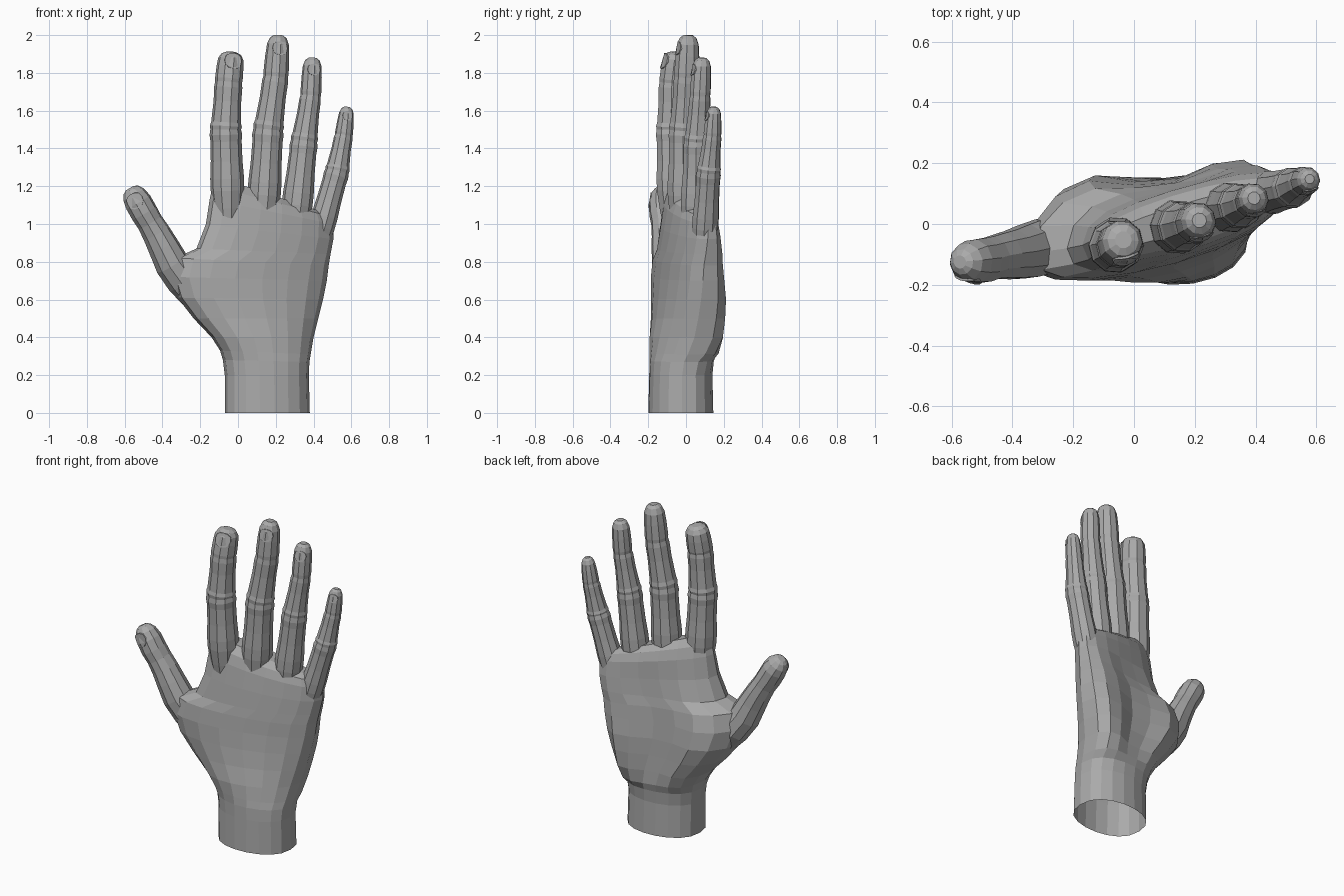
import bpy, bmesh
from math import sin, cos, pi
from mathutils import Vector, Matrix

cube = bpy.data.objects.get("Cube")
if cube:
    bpy.data.objects.remove(cube, do_unlink=True)

GREY = (0.4, 0.4, 0.4, 1.0)
mat = bpy.data.materials.new("plain grey")
mat.use_nodes = True
mat.diffuse_color = GREY
bsdf = next(n for n in mat.node_tree.nodes if n.type == 'BSDF_PRINCIPLED')
bsdf.inputs["Base Color"].default_value = GREY


def skin(name, rings):
    """Closed flat-shaded skin over a stack of equal rings."""
    bm = bmesh.new()
    loops = [[bm.verts.new(p) for p in ring] for ring in rings]
    n = len(loops[0])
    for a, b in zip(loops, loops[1:]):
        for i in range(n):
            j = (i + 1) % n
            bm.faces.new((a[i], a[j], b[j], b[i]))
    bm.faces.new(loops[0])
    bm.faces.new(loops[-1])
    bmesh.ops.recalc_face_normals(bm, faces=bm.faces[:])
    mesh = bpy.data.meshes.new(name)
    bm.to_mesh(mesh)
    bm.free()
    mesh.materials.append(mat)
    obj = bpy.data.objects.new(name, mesh)
    bpy.context.collection.objects.link(obj)
    return obj


def frame(tangent, roll):
    """Side and depth axes across a limb, depth pointing to the palm side."""
    side = Vector((0, 1, 0)).cross(tangent).normalized()
    side = Matrix.Rotation(roll, 3, tangent) @ side
    return side, tangent.cross(side).normalized()


def limb(name, stations, roll, sides=10):
    """Skin along stations of (centre, half width, half depth)."""
    rings = []
    for k, (p, w, d) in enumerate(stations):
        before = stations[max(k - 1, 0)][0]
        after = stations[min(k + 1, len(stations) - 1)][0]
        s, e = frame((after - before).normalized(), roll)
        angles = [2 * pi * (i + 0.5) / sides for i in range(sides)]
        rings.append([p + s * w * cos(a) + e * d * sin(a) for a in angles])
    return skin(name, rings)


def nail(name, core, direction, roll, radius, width, length):
    """Thin rounded plate on the back of a digit, arched and tipped inwards."""
    s, e = frame(direction.normalized(), roll)
    tangent = (direction.normalized() + e * 0.18).normalized()
    centre = core - e * radius
    rings = []
    for lift in (0.004, -0.004):
        ring = []
        for i in range(12):
            a = 2 * pi * i / 12
            u = cos(a)
            v = abs(sin(a)) ** 0.7 * (1 if sin(a) > 0 else -1)
            ring.append(centre + s * width * u + tangent * length * v
                        + e * (width * 0.3 * u * u + lift))
        rings.append(ring)
    return skin(name, rings)


# Wrist and palm: left/right edge x, y, z, back-of-hand bulge, palm bulge,
# hollow of the palm, extra mound below the thumb
palm_sections = [
    (-.07, -.04, 0, .38, -.02, 0, .17, .175, 0, 0),
    (-.07, -.04, .2, .375, -.02, .2, .165, .17, 0, 0),
    (-.08, -.04, .28, .378, -.01, .27, .168, .18, .05, 0),
    (-.095, -.05, .33, .385, .01, .31, .17, .22, .2, 0),
    (-.14, -.06, .4, .40, .045, .4, .178, .24, .36, .01),
    (-.235, -.07, .5, .425, .065, .5, .168, .235, .42, .025),
    (-.32, -.085, .61, .45, .08, .6, .16, .225, .44, .045),
    (-.355, -.10, .72, .47, .09, .7, .15, .20, .4, .05),
    (-.33, -.095, .82, .48, .095, .78, .145, .18, .35, .03),
    (-.22, -.08, .87, .49, .105, .84, .135, .16, .3, .01),
    (-.17, -.07, 1.0, .505, .115, .92, .125, .13, .2, 0),
    (-.15, -.06, 1.13, .505, .12, 1.0, .115, .10, .05, 0),
    (-.135, -.06, 1.2, .49, .115, 1.04, .095, .08, 0, 0),
    (-.11, -.06, 1.25, .46, .11, 1.06, .05, .045, 0, 0),
]
SIDES = 18
rings = []
for xl, yl, zl, xr, yr, zr, front, back, hollow, mound in palm_sections:
    left, right = Vector((xl, yl, zl)), Vector((xr, yr, zr))
    ring = []
    for i in range(SIDES):
        a = 2 * pi * i / SIDES
        t = (1 - cos(a)) / 2
        p = left.lerp(right, t)
        h = abs(sin(a))
        if sin(a) > 0:
            p.y -= front * h ** 0.8
        else:
            p.y += back * (h ** 0.8 - hollow * h ** 6)
            p.y += mound * max(0, sin(2 * pi * t))
        ring.append(p)
    rings.append(ring)
hand = skin("hand", rings)

# Fingers: base, middle joint, end joint and tip, each with a radius
fingers = {
    "index": [(-.05, -.06, .98, .10), (-.065, -.075, 1.5, .083),
              (-.05, -.07, 1.75, .073), (-.035, -.052, 1.91, .07)],
    "middle": [(.125, -.01, .94, .10), (.16, -.01, 1.5, .08),
               (.20, .003, 1.78, .067), (.215, .012, 2.0, .06)],
    "ring": [(.29, .05, .89, .095), (.35, .06, 1.44, .071),
             (.385, .075, 1.68, .055), (.395, .085, 1.88, .052)],
    "little": [(.39, .09, .80, .08), (.525, .12, 1.28, .064),
               (.56, .14, 1.47, .048), (.578, .148, 1.62, .039)],
}
# Position along the joints and swelling, giving the knuckle creases
swell = [(0, .6), (.2, .8), (.38, .95), (.5, .98), (.68, .95), (.88, .97),
         (.95, 1.03), (1, .98), (1.07, 1.03), (1.15, .97), (1.6, .95), (1.9, 1.01),
         (2, .97), (2.1, 1.01), (2.5, 1), (2.78, .94), (2.93, .74), (3, .4)]
ROLL = 0.25


def along(joints, s):
    k = min(int(s), 2)
    return Vector(joints[k]).lerp(Vector(joints[k + 1]), s - k)


limbs = []
for name, joints in fingers.items():
    stations = []
    for s, scale in swell:
        q = along(joints, s)
        stations.append((q.xyz, q.w * scale, q.w * scale * 1.02))
    limbs.append(limb(name + "_finger", stations, ROLL))
    q = along(joints, 2.68)
    direction = (Vector(joints[3]) - Vector(joints[2])).xyz
    nail(name + "_nail", q.xyz, direction, ROLL, q.w * .93, q.w * .65, q.w * .6)

# Thumb, growing out of the fleshy side of the palm
thumb = [(-.20, -.05, .58, .07, .08), (-.285, -.07, .70, .095, .095),
         (-.35, -.09, .79, .092, .092), (-.395, -.10, .88, .083, .084),
         (-.432, -.105, .95, .076, .078), (-.467, -.112, 1.01, .07, .074),
         (-.497, -.12, 1.06, .073, .076), (-.528, -.123, 1.115, .073, .074),
         (-.552, -.125, 1.155, .064, .062), (-.567, -.125, 1.18, .045, .042),
         (-.573, -.125, 1.19, .024, .022)]
THUMB_ROLL = -0.2
limbs.append(limb("thumb", [(Vector(t[:3]), t[3], t[4]) for t in thumb], THUMB_ROLL))
nail("thumb_nail", Vector((-.537, -.124, 1.13)), Vector((-.04, -.002, .06)),
     THUMB_ROLL, .066, .045, .042)

# Merge the digits into the hand
bpy.context.view_layer.objects.active = hand
for part in limbs:
    mod = hand.modifiers.new(part.name, 'BOOLEAN')
    mod.operation = 'UNION'
    mod.solver = 'EXACT'
    mod.object = part
    bpy.ops.object.modifier_apply(modifier=mod.name)
    bpy.data.objects.remove(part, do_unlink=True)

# Open the wrist end
bm = bmesh.new()
bm.from_mesh(hand.data)
bottom = [f for f in bm.faces if all(v.co.z < 0.001 for v in f.verts)]
bmesh.ops.delete(bm, geom=bottom, context='FACES')
bm.to_mesh(hand.data)
bm.free()
